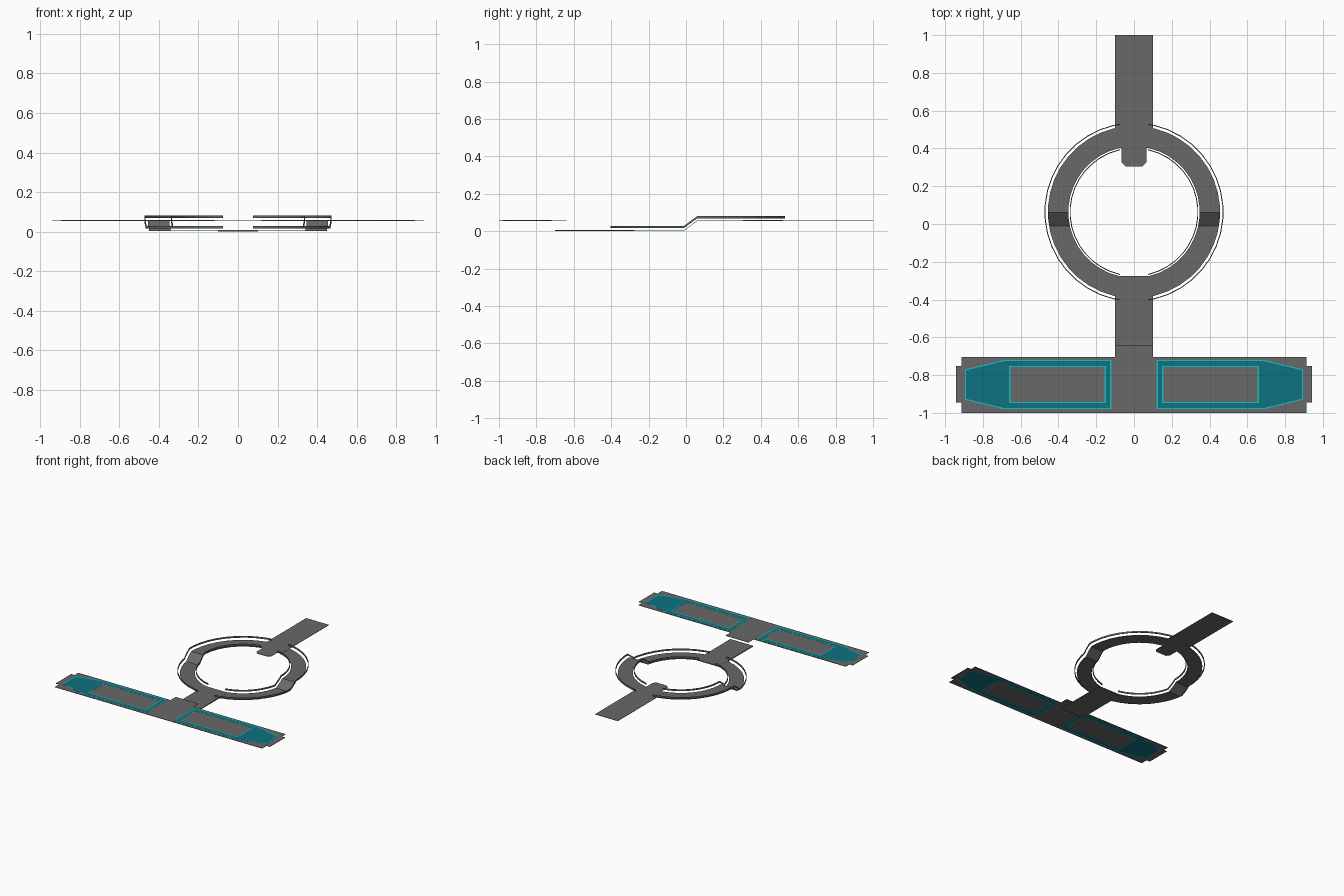
import bpy, bmesh, math
from mathutils import Vector

if "Cube" in bpy.data.objects:
    bpy.data.objects.remove(bpy.data.objects["Cube"])


def material(name, rgb):
    m = bpy.data.materials.new(name)
    m.diffuse_color = (*rgb, 1)
    m.use_nodes = True
    m.node_tree.nodes["Principled BSDF"].inputs["Base Color"].default_value = m.diffuse_color
    return m


GRAY = material("plate gray", (0.14, 0.14, 0.14))
TEAL = material("panel teal", (0.004, 0.17, 0.22))
CYAN = material("edge cyan", (0.01, 0.52, 0.55))

CY = 0.063        # ring centre in y
LOW, HIGH = 0.003, 0.055


def finish(bm, name, mats):
    bmesh.ops.recalc_face_normals(bm, faces=bm.faces)
    me = bpy.data.meshes.new(name)
    bm.to_mesh(me)
    bm.free()
    for m in mats:
        me.materials.append(m)
    ob = bpy.data.objects.new(name, me)
    bpy.context.collection.objects.link(ob)
    return ob


def thicken(bm, t):
    """Extrude flat faces upward by t."""
    base = list(bm.faces)
    r = bmesh.ops.extrude_face_region(bm, geom=base, use_keep_orig=True)
    vs = [g for g in r["geom"] if isinstance(g, bmesh.types.BMVert)]
    bmesh.ops.translate(bm, verts=vs, vec=(0, 0, t))


def slab(name, pts, z, t=0.003):
    bm = bmesh.new()
    bm.faces.new([bm.verts.new((x, y, z)) for x, y in pts])
    thicken(bm, t)
    return finish(bm, name, [GRAY])


def rect(x0, x1, y0, y1):
    return [(x0, y0), (x1, y0), (x1, y1), (x0, y1)]


def stepped_ring(name, r0, r1, z, t, gap=0.0, mats=(GRAY,)):
    """Flat ring whose rear half is lifted through a short ramp."""
    bm = bmesh.new()
    n = 40
    rows = []
    for i in range(n):
        a = 2 * math.pi * (i + 0.5) / n
        rows.append([bm.verts.new((r * math.cos(a), CY + r * math.sin(a), z))
                     for r in (r0, r1)])
    for i in range(n):
        a, b = rows[i], rows[(i + 1) % n]
        bm.faces.new((a[0], a[1], b[1], b[0]))

    def cut(co, no):
        bmesh.ops.bisect_plane(bm, geom=bm.verts[:] + bm.edges[:] + bm.faces[:],
                               plane_co=co, plane_no=no)
    cut((0, -0.01, 0), (0, 1, 0))
    cut((0, 0.06, 0), (0, 1, 0))
    if gap:
        cut((gap, 0, 0), (1, 0, 0))
        cut((-gap, 0, 0), (1, 0, 0))
        bmesh.ops.delete(bm, geom=[f for f in bm.faces
                                   if abs(f.calc_center_median().x) < gap],
                         context='FACES')
    thicken(bm, t)
    for v in bm.verts:
        v.co.z += (HIGH - LOW) * min(1, max(0, (v.co.y + 0.01) / 0.07))
    bm.normal_update()
    if len(mats) > 1:
        for f in bm.faces:
            if abs(f.normal.z) < 0.3:
                f.material_index = 1
    return finish(bm, name, mats)


# Ring walkway with lit edges, and its two rails
stepped_ring("ring_plate", 0.348, 0.456, LOW, 0.003, mats=(GRAY, CYAN))
stepped_ring("outer_rail", 0.469, 0.474, 0.017, 0.012, gap=0.075)
stepped_ring("inner_rail", 0.336, 0.341, 0.017, 0.012, gap=0.075)

# Straight walkways
slab("rear_strip", rect(-0.1, 0.1, 0.41, 1.0), HIGH + 0.001)
slab("rear_tab", [(-0.065, 0.41), (-0.065, 0.325), (-0.045, 0.305),
                  (0.045, 0.305), (0.065, 0.325), (0.065, 0.41)], HIGH + 0.001)
slab("front_strip", rect(-0.1, 0.1, -0.70, -0.275), 0.0, 0.007)
slab("centre_plate", rect(-0.1, 0.1, -1.0, -0.64), HIGH)


def teal_frame(name, s):
    """Tapered panel frame with a rectangular window and a bright border."""
    outer = [(0.12, -0.98), (0.69, -0.98), (0.895, -0.93),
             (0.895, -0.77), (0.69, -0.72), (0.12, -0.72)]
    inner = [(0.155, -0.942), (0.655, -0.942), (0.655, -0.757), (0.155, -0.757)]
    bm = bmesh.new()
    o = [bm.verts.new((s * x, y, HIGH - 0.001)) for x, y in outer]
    i = [bm.verts.new((s * x, y, HIGH - 0.001)) for x, y in inner]
    for f in ((o[0], o[1], i[1], i[0]), (o[1], o[2], o[3], o[4], i[2], i[1]),
              (o[4], o[5], i[3], i[2]), (o[5], o[0], i[0], i[3])):
        bm.faces.new(f)
    bmesh.ops.recalc_face_normals(bm, faces=bm.faces)
    r = bmesh.ops.inset_region(bm, faces=bm.faces[:], thickness=0.006,
                               use_boundary=True, use_even_offset=True)
    for f in r["faces"]:
        f.material_index = 1
    thicken(bm, 0.005)
    return finish(bm, name, [TEAL, CYAN])


# Wings with tip tabs and teal panels
for side, s in (("right", 1), ("left", -1)):
    slab(side + "_wing", [(s * x, y) for x, y in
         [(0.1, -1.0), (0.912, -1.0), (0.912, -0.945), (0.942, -0.945),
          (0.942, -0.752), (0.912, -0.752), (0.912, -0.705), (0.1, -0.705)]], HIGH)
    teal_frame(side + "_panel", s)
